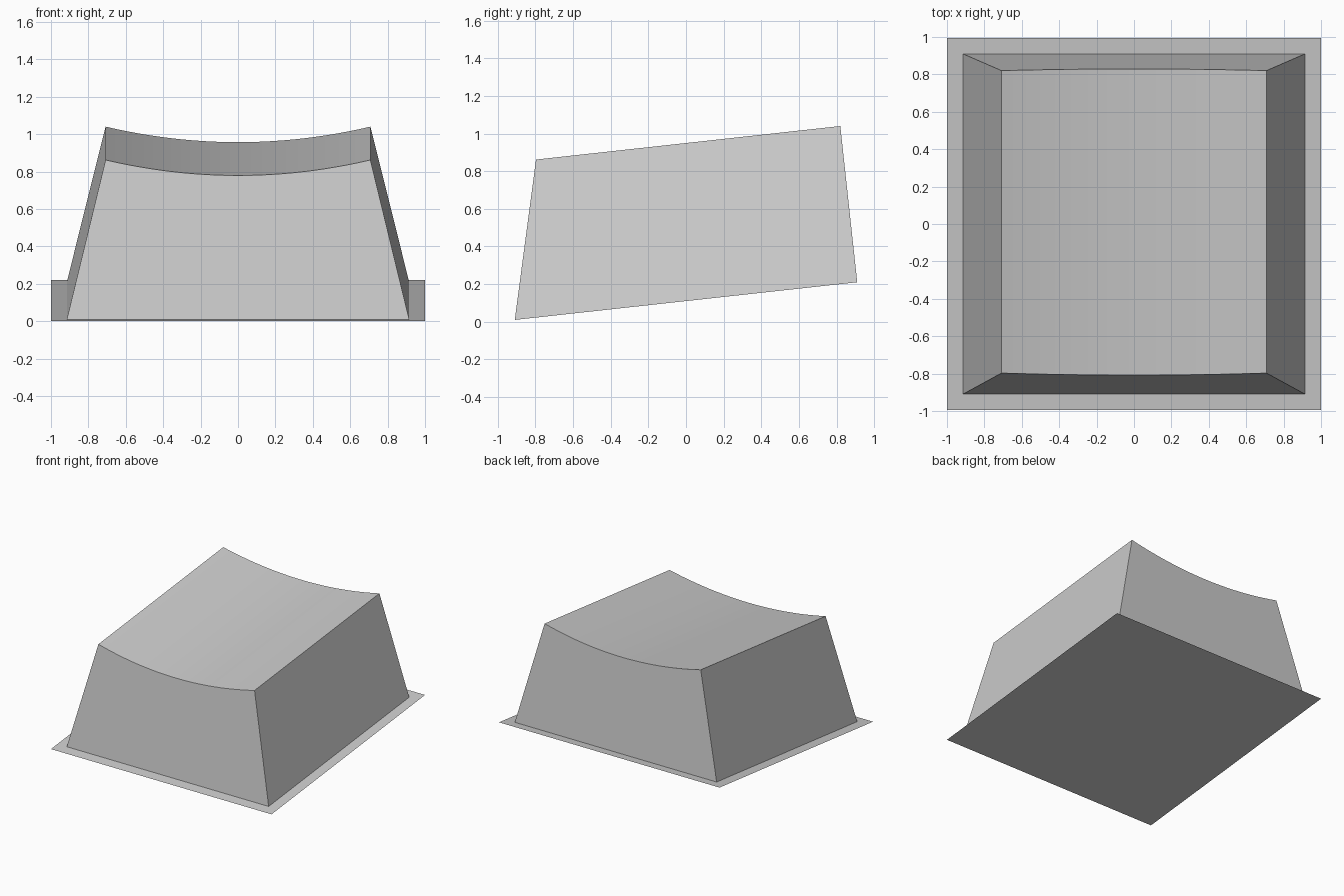
import bpy
import bmesh

default = bpy.data.objects.get("Cube")
if default:
    bpy.data.objects.remove(default, do_unlink=True)

grey = bpy.data.materials.new("light grey")
grey.use_nodes = True
colour = (0.6, 0.6, 0.6, 1)
grey.diffuse_color = colour
grey.node_tree.nodes["Principled BSDF"].inputs["Base Color"].default_value = colour

SLOPE = 0.11
STEPS = 24
BASE_X, TOP_X = 0.915, 0.708
DISH = 0.083


def base_z(y):
    return SLOPE * (1 + y)


def finish(name, bm):
    mesh = bpy.data.meshes.new(name)
    bm.to_mesh(mesh)
    bm.free()
    mesh.materials.append(grey)
    obj = bpy.data.objects.new(name, mesh)
    bpy.context.collection.objects.link(obj)
    return obj


# Thin sloping base plate
bm = bmesh.new()
bmesh.ops.create_grid(bm, x_segments=1, y_segments=1, size=1)
for v in bm.verts:
    v.co.y *= 0.994
    v.co.z = base_z(v.co.y)
    if v.co.z < 0.01:
        v.co.z = 0
finish("base_plate", bm)

# Tapered cap whose top is dished from side to side
bm = bmesh.new()


def end_wall(base_y, top_y, top_z):
    """Return the lower and upper edge points of a flat end wall."""
    low_z = base_z(base_y)
    lean = (top_y - base_y) / (top_z - low_z)
    lower, upper = [], []
    for i in range(STEPS + 1):
        t = 2 * i / STEPS - 1
        drop = DISH * (1 - t * t)
        lower.append(bm.verts.new((BASE_X * t, base_y, low_z)))
        upper.append(bm.verts.new((TOP_X * t, top_y - lean * drop, top_z - drop)))
    return lower, upper


front_low, front_up = end_wall(-0.91, -0.797, 0.862)
back_low, back_up = end_wall(0.91, 0.82, 1.04)
for i in range(STEPS):
    j = i + 1
    bm.faces.new((front_low[i], front_low[j], front_up[j], front_up[i]))
    bm.faces.new((back_low[j], back_low[i], back_up[i], back_up[j]))
    bm.faces.new((front_up[i], front_up[j], back_up[j], back_up[i]))
bm.faces.new((back_low[0], front_low[0], front_up[0], back_up[0]))
bm.faces.new((front_low[-1], back_low[-1], back_up[-1], front_up[-1]))
cap = finish("cap", bm)

# Smooth the dish and keep the corners sharp
bpy.ops.object.select_all(action="DESELECT")
cap.select_set(True)
bpy.context.view_layer.objects.active = cap
bpy.ops.object.shade_smooth_by_angle(angle=0.5)
